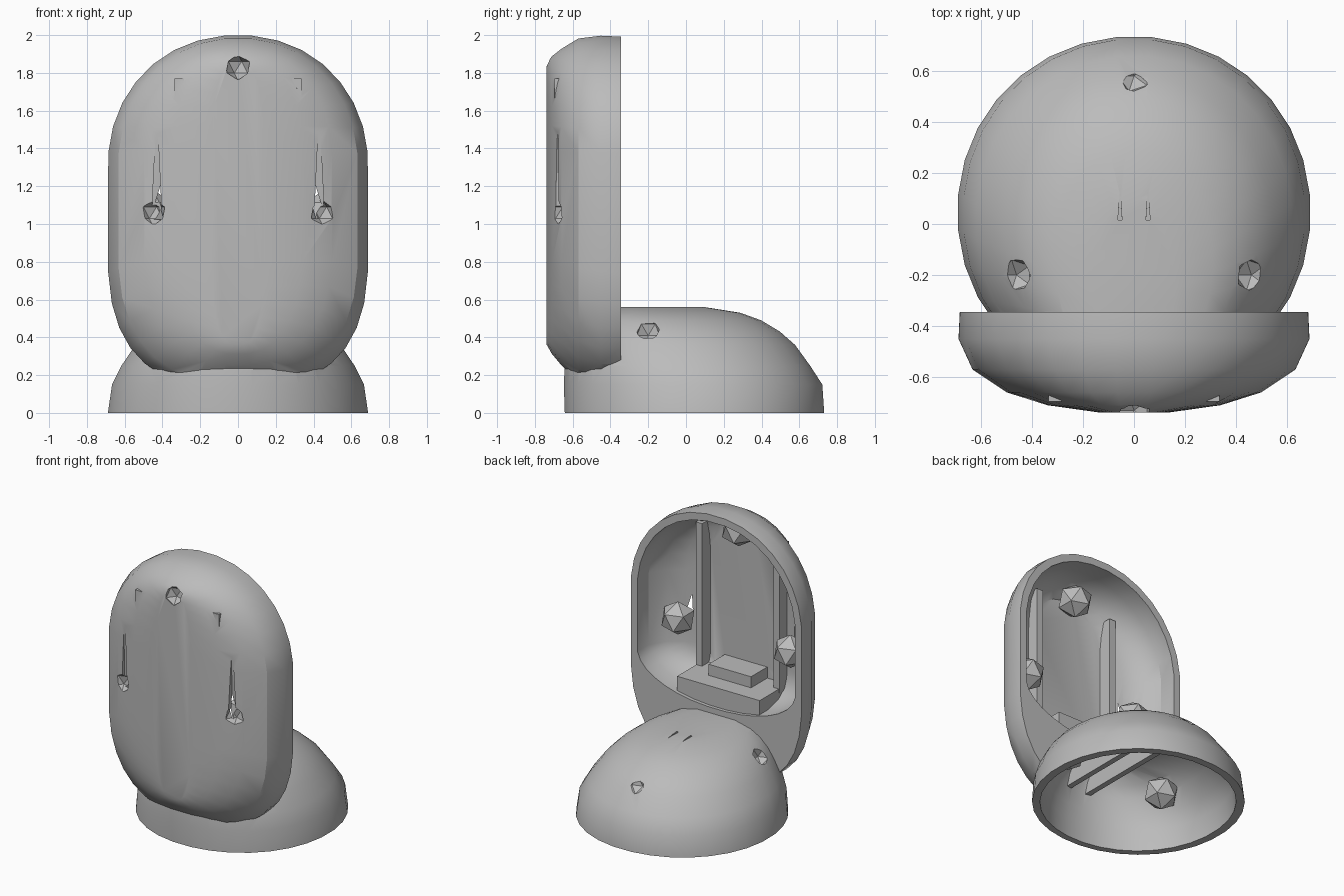
import bpy, math
from mathutils import Vector

cube = bpy.data.objects.get("Cube")
if cube:
    bpy.data.objects.remove(cube, do_unlink=True)

grey = bpy.data.materials.new("plain grey")
grey.use_nodes = True
GREY = (0.5, 0.5, 0.5, 1)
grey.diffuse_color = GREY
grey.node_tree.nodes["Principled BSDF"].inputs["Base Color"].default_value = GREY
SEGMENTS = 32


def power(v, n):
    return math.copysign(abs(v) ** (2 / n), v)


def make(name, verts, faces):
    mesh = bpy.data.meshes.new(name)
    mesh.from_pydata(verts, [], faces)
    mesh.materials.append(grey)
    obj = bpy.data.objects.new(name, mesh)
    bpy.context.collection.objects.link(obj)
    bpy.context.view_layer.objects.active = obj
    bpy.ops.object.select_all(action='DESELECT')
    obj.select_set(True)
    bpy.ops.object.mode_set(mode='EDIT')
    bpy.ops.mesh.select_all(action='SELECT')
    bpy.ops.mesh.normals_make_consistent(inside=False)
    bpy.ops.object.mode_set(mode='OBJECT')
    return obj


def loft(name, rings):
    """Closed solid skinned over equal-length rings."""
    n = len(rings[0])
    verts = [p for ring in rings for p in ring]
    faces = [(r * n + i, r * n + (i + 1) % n, (r + 1) * n + (i + 1) % n, (r + 1) * n + i)
             for r in range(len(rings) - 1) for i in range(n)]
    faces += [tuple(range(n)), tuple(range(len(verts) - n, len(verts)))]
    return make(name, verts, faces)


def upright_ring(y, rx, top, bottom, n_top=2.1, n_bottom=2.1):
    ring = []
    for i in range(SEGMENTS):
        a = 2 * math.pi * (i + 0.5) / SEGMENTS
        n = n_top if math.sin(a) > 0 else n_bottom
        s = power(math.sin(a), n)
        z = 1.3 + (top - 1.3) * s if s > 0 else 0.88 + (0.88 - bottom) * s
        ring.append((rx * power(math.cos(a), n), y, z))
    return ring


def base_ring(z, rx, front, back, n=2.05):
    mid, ry = (front + back) / 2, (back - front) / 2
    angles = [2 * math.pi * (i + 0.5) / SEGMENTS for i in range(SEGMENTS)]
    return [(rx * power(math.cos(a), n), mid + ry * power(math.sin(a), n), z) for a in angles]


def box(name, x, y, z):
    verts = [(a, b, c) for c in z for b in y for a in x]
    return make(name, verts, [(0, 1, 3, 2), (4, 5, 7, 6), (0, 1, 5, 4),
                              (2, 3, 7, 6), (0, 2, 6, 4), (1, 3, 7, 5)])


def nub(name, centre, radius):
    bpy.ops.mesh.primitive_ico_sphere_add(subdivisions=1, radius=radius, location=centre)
    obj = bpy.context.object
    obj.name = name
    obj.data.materials.append(grey)
    return obj


def spike(name, bottom, tip, width):
    """Thin tapered sliver used to score the skin."""
    b, t = Vector(bottom), Vector(tip)
    side = Vector((width, 0, 0))
    deep = (t - b).cross(side).normalized() * 0.03
    verts = [b - side + deep, b + side + deep, b + side - deep, b - side - deep, t]
    return make(name, [tuple(v) for v in verts],
                [(0, 1, 2, 3), (0, 1, 4), (1, 2, 4), (2, 3, 4), (3, 0, 4)])


def combine(target, tool, operation):
    tool.hide_render = True
    mod = target.modifiers.new("combine", 'BOOLEAN')
    mod.operation, mod.object, mod.solver = operation, tool, 'EXACT'
    bpy.context.view_layer.objects.active = target
    bpy.ops.object.modifier_apply(modifier=mod.name)
    bpy.data.objects.remove(tool, do_unlink=True)


# Upright oval back, its lower edge flowing into the low domed foot
shell = loft("hollow_shell", [upright_ring(*r) for r in (
    (-0.345, 0.685, 1.995, 0.13, 2.1, 2.7), (-0.45, 0.69, 2.0, 0.13, 2.1, 2.7),
    (-0.57, 0.635, 1.985, 0.16, 2.1, 2.5), (-0.66, 0.5, 1.93, 0.25, 2.3, 2.3),
    (-0.71, 0.34, 1.89, 0.31, 2.5, 2.4), (-0.738, 0.14, 1.85, 0.36, 2.8, 2.8))])
foot = loft("foot", [base_ring(*r) for r in (
    (0, 0.692, -0.645, 0.735), (0.15, 0.67, -0.65, 0.725), (0.25, 0.62, -0.645, 0.66),
    (0.36, 0.545, -0.63, 0.58), (0.43, 0.48, -0.62, 0.5), (0.49, 0.4, -0.6, 0.4),
    (0.53, 0.31, -0.58, 0.29), (0.56, 0.16, -0.55, 0.1))])
combine(shell, foot, 'UNION')

# Hollows, open at the rear of the upright and under the foot
combine(shell, loft("upright_hollow", [upright_ring(*r) for r in (
    (-0.25, 0.635, 1.945, 0.6), (-0.47, 0.63, 1.94, 0.6), (-0.58, 0.56, 1.92, 0.62),
    (-0.645, 0.45, 1.87, 0.65, 2.3), (-0.685, 0.31, 1.83, 0.68, 2.5))]), 'DIFFERENCE')
combine(shell, loft("foot_hollow", [base_ring(*r) for r in (
    (-0.1, 0.645, -0.6, 0.69), (0.15, 0.62, -0.6, 0.67), (0.25, 0.57, -0.595, 0.6),
    (0.36, 0.49, -0.57, 0.51), (0.43, 0.41, -0.55, 0.42), (0.51, 0.22, -0.5, 0.17))]),
    'DIFFERENCE')

# Stepped ledge and stiffening ribs
combine(shell, box("ledge", (-0.33, 0.33), (-0.69, -0.37), (0.57, 0.74)), 'UNION')
combine(shell, box("ledge_step", (-0.17, 0.17), (-0.695, -0.5), (0.7, 0.82)), 'UNION')
for s in (-1, 1):
    combine(shell, box("upright_rib", (s * 0.31 - 0.025, s * 0.31 + 0.025),
                       (-0.695, -0.59), (0.71, 1.77)), 'UNION')
    combine(shell, box("foot_rib", (s * 0.08 - 0.02, s * 0.08 + 0.02),
                       (-0.58, 0.25), (0.35, 0.525)), 'UNION')

# Inner sockets, with the faceted dents that open into them
sockets = [((0, -0.6, 1.8), (0, -0.73, 1.83)), ((0, 0.47, 0.32), (0, 0.58, 0.41))]
for s in (-1, 1):
    sockets += [((s * 0.45, -0.55, 1.06), (s * 0.45, -0.69, 1.06)),
                ((s * 0.4, -0.2, 0.32), (s * 0.46, -0.2, 0.44))]
for inner, outer in sockets:
    combine(shell, nub("socket", inner, 0.12), 'UNION')
for inner, outer in sockets:
    combine(shell, nub("dent", outer, 0.07), 'DIFFERENCE')

# Narrow scores in the front and on top of the foot
for s in (-1, 1):
    combine(shell, spike("front_score", (s * 0.43, -0.675, 1.08), (s * 0.43, -0.69, 1.6), 0.025),
            'DIFFERENCE')
    combine(shell, spike("foot_score", (s * 0.055, 0.02, 0.58), (s * 0.055, 0.14, 0.555), 0.008),
            'DIFFERENCE')

bpy.ops.object.select_all(action='DESELECT')
shell.select_set(True)
bpy.context.view_layer.objects.active = shell
bpy.ops.object.shade_smooth_by_angle(angle=math.radians(30))
